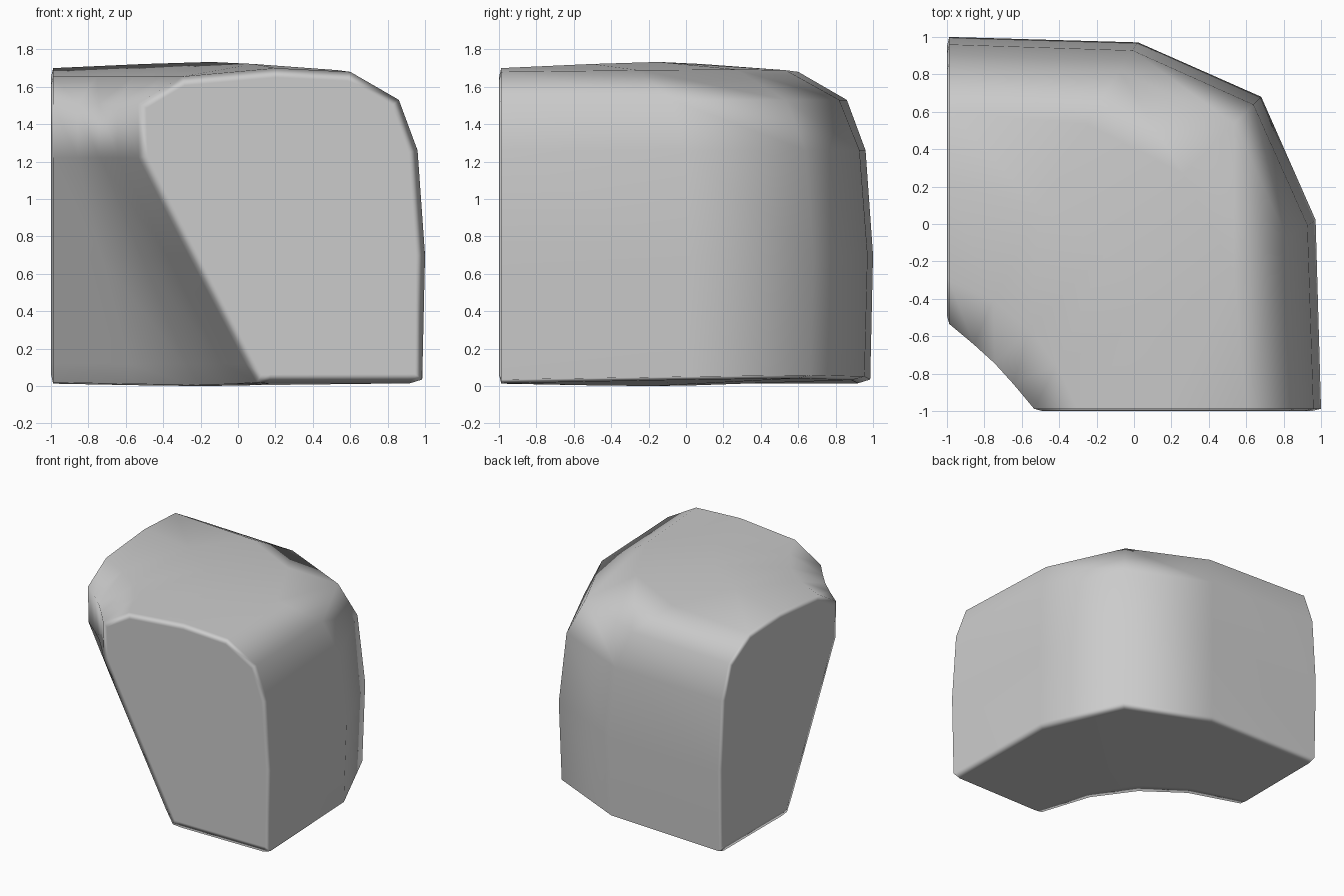
import bpy, bmesh
from math import radians, cos, sin

if "Cube" in bpy.data.objects:
    bpy.data.objects.remove(bpy.data.objects["Cube"])

# End cross-section: distance from the inner corner axis, height, share of crown rise
PROFILE = [(1.17, 0.013, -0.4), (1.10, 0.02, -0.4), (1.04, 0.12, 0), (0.74, 0.69, 0),
           (0.468, 1.22, 0), (0.466, 1.51, 0), (0.70, 1.655, 0),
           (1.20, 1.70, 1), (1.60, 1.68, 0.4), (1.86, 1.53, 0), (1.96, 1.26, 0),
           (2.00, 0.70, 0), (1.985, 0.035, 0.7), (1.92, 0.015, 0.8)]

# Stations round the corner: inner angle, outer angle,
# radii replacing 0.47 / 1.12 / 2.00, and crown rise
KEYS = (0.47, 1.12, 2.00)
half = [(0, 0, KEYS, 0.0),
        (22, 27.4, (0.388, 1.09, 2.22), 0.022),
        (45, 45, (0.365, 1.09, 2.376), 0.033)]
STATIONS = half + [(90 - a, 90 - b, r, h) for a, b, r, h in reversed(half[:2])]
LIP = 0.012


def remap(r, radii):
    i = 0 if r < KEYS[1] else 1
    t = (r - KEYS[i]) / (KEYS[i + 1] - KEYS[i])
    return radii[i] + t * (radii[i + 1] - radii[i])


def section(bm, station):
    a0, a1, radii, rise = station
    ring = []
    for r, z, share in PROFILE:
        t = (r - KEYS[0]) / (KEYS[2] - KEYS[0])
        a = radians(a0 + t * (a1 - a0))
        d = remap(r, radii)
        x, y = d * cos(a) - 1, d * sin(a) - 1
        # End rings sit just behind the flat end faces
        if a0 == 0:
            y += LIP
        elif a0 == 90:
            x += LIP
        ring.append(bm.verts.new((x, y, max(z + rise * share, 0))))
    return ring


# Corner block swept through the five stations
bm = bmesh.new()
rings = [section(bm, s) for s in STATIONS]
n = len(PROFILE)
for a, b in zip(rings, rings[1:]):
    for i in range(n):
        j = (i + 1) % n
        bm.faces.new((a[i], a[j], b[j], b[i]))
caps = [bm.faces.new(rings[0]), bm.faces.new(rings[-1])]
bmesh.ops.recalc_face_normals(bm, faces=bm.faces)

# Softly rounded rims round the two flat ends
bmesh.ops.inset_region(bm, faces=caps, thickness=0.05, depth=LIP, use_even_offset=False)
for f in bm.faces:
    f.smooth = True

mesh = bpy.data.meshes.new("corner_block")
bm.to_mesh(mesh)
bm.free()
obj = bpy.data.objects.new("corner_block", mesh)
bpy.context.collection.objects.link(obj)

# Large faces keep flat shading, narrow rims carry the rounding
mod = obj.modifiers.new("face_weighted_shading", 'WEIGHTED_NORMAL')
mod.weight = 70
